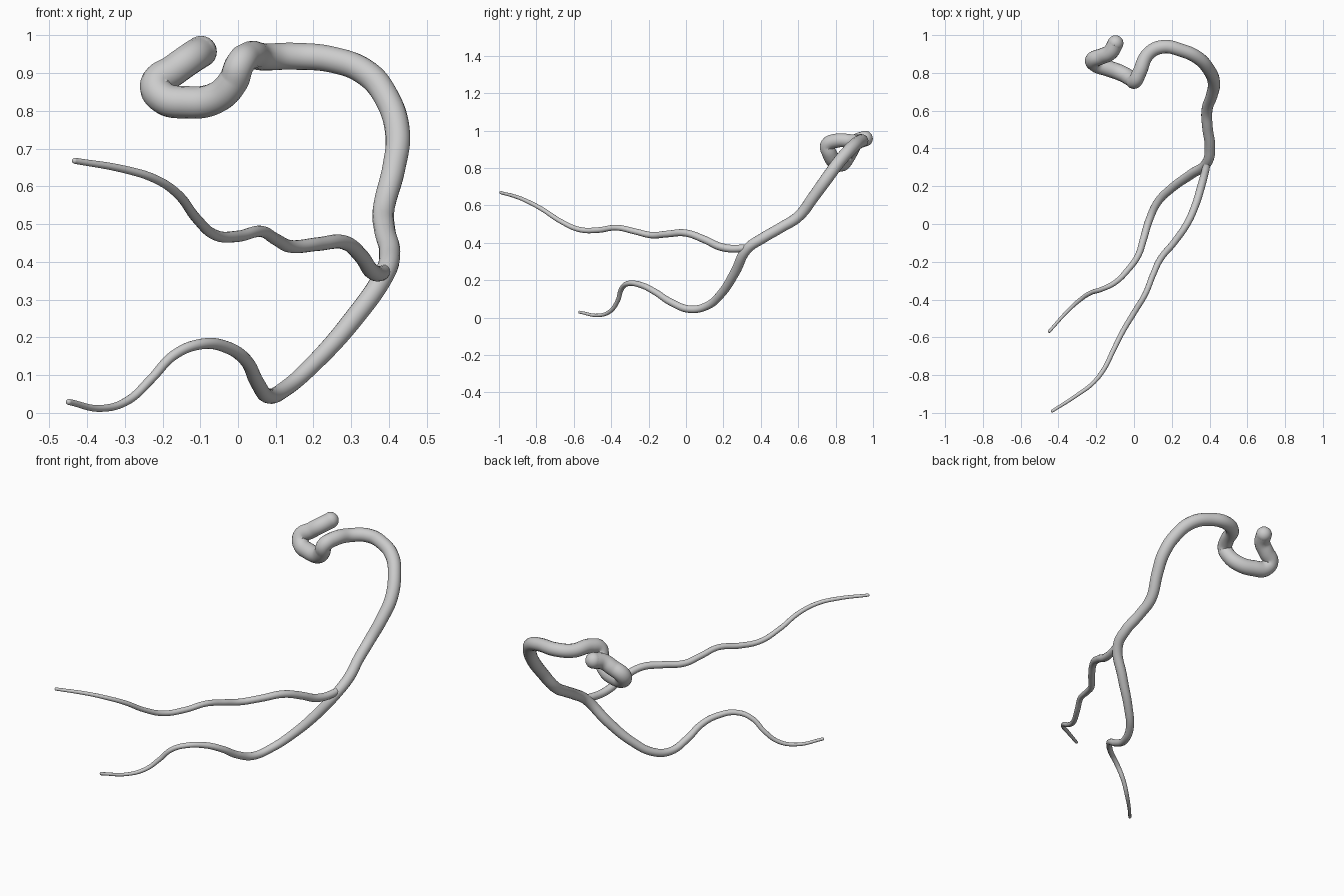
import bpy

# Centre-line points: x, y, z, tube radius
trunk = [
    (-.098, .957, .957, .042), (-.125, .91, .94, .042), (-.17, .888, .908, .042),
    (-.216, .868, .872, .043), (-.20, .845, .836, .043), (-.14, .825, .823, .043),
    (-.06, .795, .834, .042), (-.012, .766, .88, .040), (.004, .756, .922, .039),
    (.028, .80, .945, .038), (.075, .90, .943, .036), (.15, .938, .945, .036),
    (.25, .92, .936, .035), (.338, .88, .902, .035), (.394, .82, .835, .034),
    (.423, .75, .74, .033), (.413, .685, .65, .031), (.386, .60, .54, .029),
    (.389, .51, .483, .028), (.402, .41, .425, .028), (.389, .33, .37, .027)]
lower = [
    (.30, .262, .242, .026), (.20, .19, .130, .023), (.125, .115, .064, .021),
    (.080, .02, .045, .020), (.05, -.08, .082, .019), (.02, -.17, .14, .017),
    (-.03, -.24, .174, .016), (-.10, -.31, .182, .014), (-.17, -.345, .153, .013),
    (-.23, -.365, .09, .012), (-.29, -.405, .034, .011), (-.36, -.47, .012, .009),
    (-.448, -.568, .029, .008)]
upper = [
    (.394, .35, .385, .014), (.380, .29, .370, .020), (.353, .19, .377, .021),
    (.325, .10, .417, .020), (.28, 0, .452, .019), (.21, -.10, .447, .018),
    (.14, -.185, .441, .017), (.10, -.27, .46, .016), (.06, -.37, .481, .015),
    (0, -.47, .468, .015), (-.06, -.57, .471, .014), (-.11, -.67, .515, .013),
    (-.16, -.77, .58, .012), (-.22, -.845, .62, .011), (-.30, -.905, .645, .010),
    (-.432, -.99, .668, .008)]


def tube(name, pts):
    """Smooth tapered tube through the points."""
    cu = bpy.data.curves.new(name, 'CURVE')
    cu.dimensions = '3D'
    cu.bevel_depth = 1.0
    cu.bevel_resolution = 6
    cu.resolution_u = 8
    cu.use_fill_caps = True
    sp = cu.splines.new('BEZIER')
    sp.radius_interpolation = 'LINEAR'
    sp.bezier_points.add(len(pts) - 1)
    for bp, (x, y, z, r) in zip(sp.bezier_points, pts):
        bp.co = (x, y, z)
        bp.radius = r
        bp.handle_left_type = bp.handle_right_type = 'AUTO'
    sp.use_smooth = True
    ob = bpy.data.objects.new(name, cu)
    bpy.context.collection.objects.link(ob)
    return ob


def round_end(name, p):
    """Rounded cap on a tube end."""
    bpy.ops.mesh.primitive_uv_sphere_add(segments=24, ring_count=12, radius=p[3], location=p[:3])
    ob = bpy.context.object
    ob.name = name
    bpy.ops.object.shade_smooth()


# Thick trunk running on into the lower branch, and the side branch
tube("trunk_and_lower_branch", trunk + lower)
tube("upper_branch", upper)

# Rounded ends
round_end("trunk_end", trunk[0])
round_end("lower_tip", lower[-1])
round_end("upper_tip", upper[-1])
